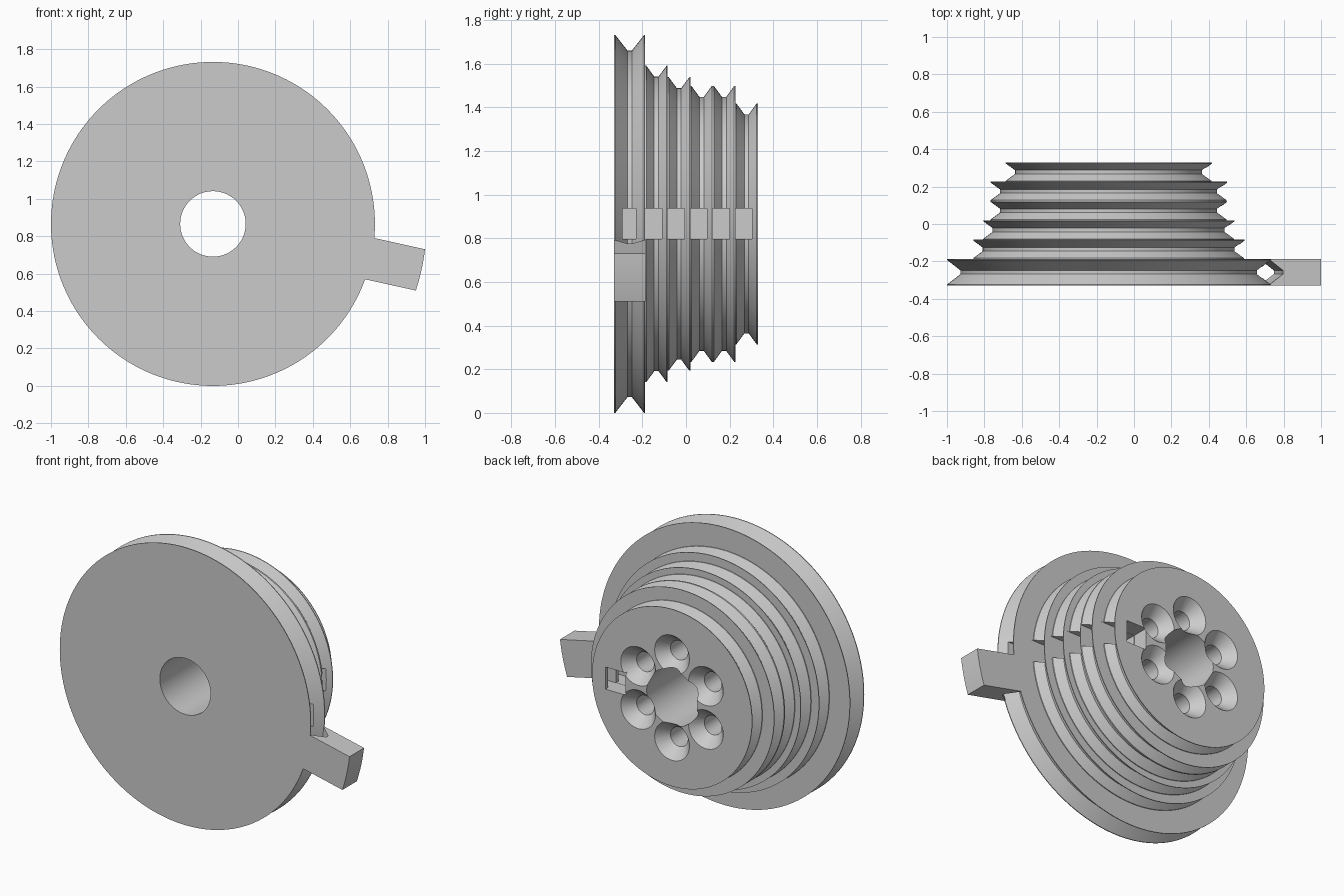
import bpy, bmesh, math
from mathutils import Matrix, Vector

cube = bpy.data.objects.get("Cube")
if cube:
    bpy.data.objects.remove(cube, do_unlink=True)

CENTRE = Vector((-0.134, 0, 0.866))
BACK = 0.329
grey = bpy.data.materials.new("plain_grey")
grey.use_nodes = True
grey.diffuse_color = (0.6, 0.6, 0.6, 1)
grey.node_tree.nodes["Principled BSDF"].inputs["Base Color"].default_value = (0.6, 0.6, 0.6, 1)


def lathe(bm, profile, segments, cx=0, cz=0):
    """Revolve a closed (radius, y) profile about the y axis."""
    rings = []
    for i in range(segments):
        a = math.tau * i / segments
        rings.append([bm.verts.new((cx + r * math.cos(a), y, cz + r * math.sin(a)))
                      for r, y in profile])
    n = len(profile)
    for i in range(segments):
        p, q = rings[i], rings[(i + 1) % segments]
        for j in range(n):
            k = (j + 1) % n
            if profile[j][0] or profile[k][0]:
                bm.faces.new((p[j], p[k], q[k], q[j]))


def box(bm, x0, x1, y0, y1, half_z):
    size = Matrix.Diagonal((x1 - x0, y1 - y0, 2 * half_z, 1))
    place = Matrix.Translation(((x0 + x1) / 2, (y0 + y1) / 2, 0))
    bmesh.ops.create_cube(bm, size=1, matrix=place @ size)


def finish(bm, name):
    bmesh.ops.remove_doubles(bm, verts=bm.verts, dist=1e-5)
    bmesh.ops.recalc_face_normals(bm, faces=bm.faces)
    mesh = bpy.data.meshes.new(name)
    bm.to_mesh(mesh)
    bm.free()
    obj = bpy.data.objects.new(name, mesh)
    obj.location = CENTRE
    bpy.context.collection.objects.link(obj)
    mesh.materials.append(grey)
    return obj


def activate(obj):
    bpy.ops.object.select_all(action='DESELECT')
    obj.select_set(True)
    bpy.context.view_layer.objects.active = obj


def boolean(obj, cutter, operation='DIFFERENCE'):
    cutter.hide_render = True
    mod = obj.modifiers.new("cut", 'BOOLEAN')
    mod.operation, mod.solver, mod.object = operation, 'EXACT', cutter
    activate(obj)
    bpy.ops.object.modifier_apply(modifier=mod.name)
    bpy.data.objects.remove(cutter, do_unlink=True)


# Stepped pulley: (front y, back y, rim radius, groove depth) for each wheel
edges = [-0.329, -0.187, -0.084, 0.02, 0.123, 0.226, BACK]
radii = [0.866, 0.725, 0.672, 0.632, 0.632, 0.552]
wheels = [(edges[i], edges[i + 1], r, 0.05 if i else 0.072) for i, r in enumerate(radii)]
profile = [(0.175, edges[0])]
for y0, y1, r, depth in wheels:
    mid = (y0 + y1) / 2
    wheel = [(r, y0), (r, y0 + 0.005), (r - depth, mid - 0.01),
             (r - depth, mid + 0.01), (r, y1 - 0.005), (r, y1)]
    profile += [p for p in wheel if p != profile[-1]]
profile.append((0.175, BACK))
bm = bmesh.new()
lathe(bm, profile, 160)
pulley = finish(bm, "stepped_pulley")

# Countersunk blind screw holes around the bore
bm = bmesh.new()
screw = [(0, 0.03), (0.06, 0.03), (0.06, BACK - 0.07), (0.131, BACK + 0.013), (0, BACK + 0.013)]
for k in range(6):
    a = math.radians(90 + 60 * k)
    lathe(bm, screw, 48, 0.27 * math.cos(a), 0.27 * math.sin(a))
boolean(pulley, finish(bm, "screw_hole_cutter"))

# Cord slots through each groove, joined by a channel open at the back
bm = bmesh.new()
for i, (y0, y1, r, depth) in enumerate(wheels):
    if i == 0:
        box(bm, 0.32, r + 0.01, -0.29, -0.23, 0.07)
    else:
        box(bm, 0.32, r + 0.01, y0 - 0.002, y0 + 0.077, 0.07)
boolean(pulley, finish(bm, "cord_slot_cutter"))
bm = bmesh.new()
box(bm, 0.321, 0.46, -0.288, BACK + 0.02, 0.069)
boolean(pulley, finish(bm, "cord_channel_cutter"))

# Radial arm: a ring with an inner V groove, trimmed to a straight bar
f, b = -0.329, -0.186
bm = bmesh.new()
lathe(bm, [(0.863, f), (0.863, f + 0.006), (0.935, -0.268), (0.935, -0.248),
           (0.863, b - 0.006), (0.863, b), (1.142, b), (1.142, f)], 160)
arm = finish(bm, "radial_arm")
bm = bmesh.new()
box(bm, 0.5, 1.3, -0.5, 0.1, 0.113)
bmesh.ops.rotate(bm, verts=bm.verts, matrix=Matrix.Rotation(math.radians(12.5), 3, 'Y'))
boolean(arm, finish(bm, "arm_trim"), 'INTERSECT')

for obj in (pulley, arm):
    activate(obj)
    bpy.ops.object.shade_smooth_by_angle(angle=math.radians(30))
